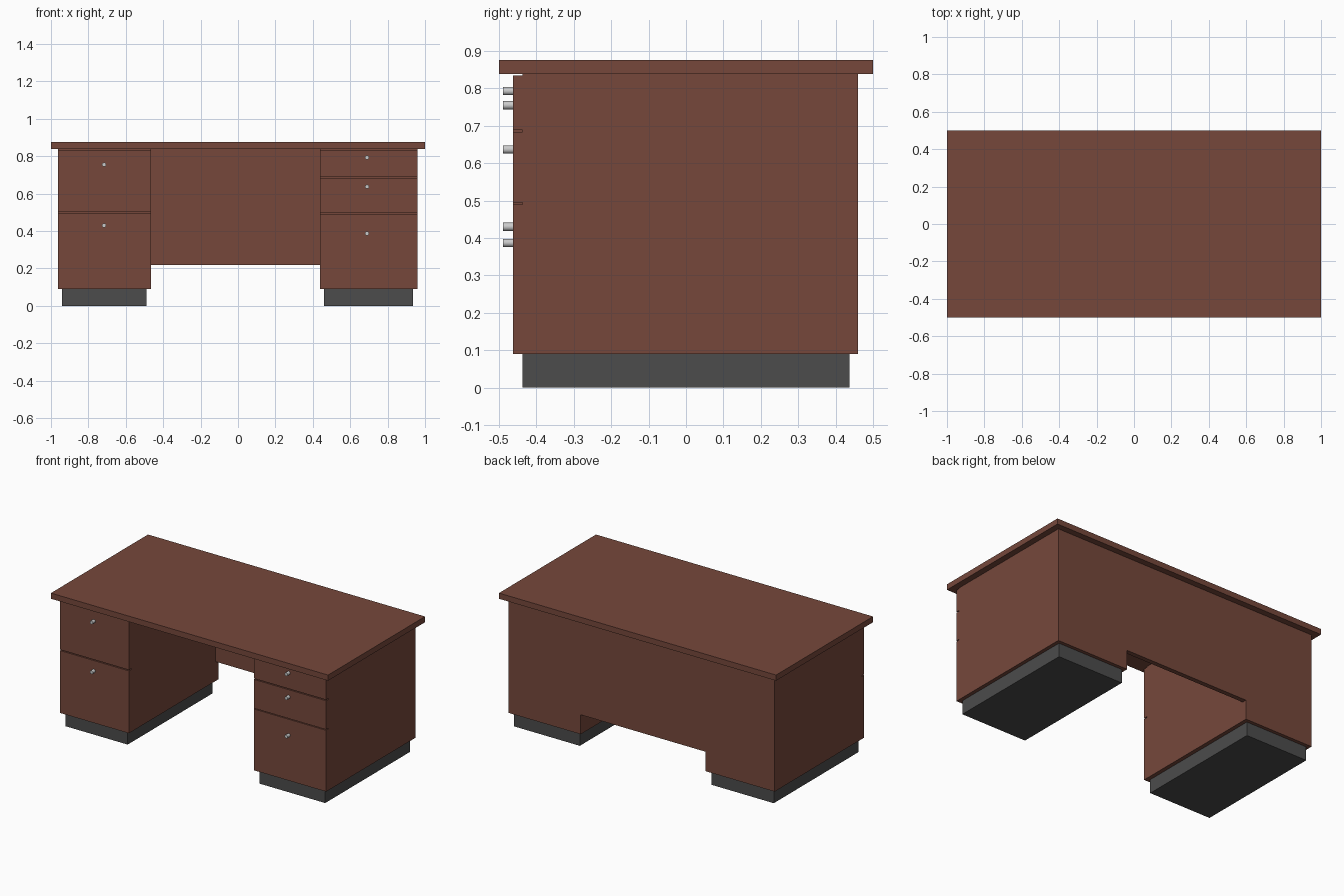
import bpy
import math

if "Cube" in bpy.data.objects:
    bpy.data.objects.remove(bpy.data.objects["Cube"])


def material(name, rgb):
    m = bpy.data.materials.new(name)
    m.diffuse_color = (*rgb, 1)
    m.use_nodes = True
    m.node_tree.nodes["Principled BSDF"].inputs["Base Color"].default_value = m.diffuse_color
    return m


WOOD = material("reddish brown wood", (0.180, 0.064, 0.044))
PLINTH = material("dark grey", (0.072, 0.072, 0.072))
METAL = material("light metal", (0.60, 0.60, 0.60))


def box(name, x, y, z, mat):
    """Box from (min, max) ranges on each axis."""
    bpy.ops.mesh.primitive_cube_add(size=1, location=[sum(r) / 2 for r in (x, y, z)])
    ob = bpy.context.object
    ob.name = name
    ob.scale = [r[1] - r[0] for r in (x, y, z)]
    bpy.ops.object.transform_apply(location=False, rotation=False, scale=True)
    ob.data.materials.append(mat)
    return ob


def knob(name, x, z):
    bpy.ops.mesh.primitive_cylinder_add(vertices=20, radius=0.011, depth=0.031,
                                        location=(x, -0.4735, z),
                                        rotation=(math.pi / 2, 0, 0))
    ob = bpy.context.object
    ob.name = name
    ob.data.materials.append(METAL)
    bpy.ops.object.shade_smooth_by_angle(angle=math.radians(40))


FRONT, FACE_BACK, BACK = -0.462, -0.4375, 0.46

# Table top
box("table_top", (-1, 1), (-0.5, 0.5), (0.839, 0.876), WOOD)

# Pedestals: side, x range, plinth x range, knob x, drawers (bottom, top, knob height)
pedestals = [
    ("left", (-0.962, -0.464), (-0.94, -0.49), -0.716,
     [(0.09, 0.497, 0.43), (0.503, 0.834, 0.755)]),
    ("right", (0.438, 0.96), (0.46, 0.936), 0.69,
     [(0.09, 0.490, 0.387), (0.495, 0.683, 0.637), (0.689, 0.834, 0.793)]),
]
for side, xr, plinth_x, knob_x, drawers in pedestals:
    box(side + "_pedestal", xr, (FACE_BACK, BACK), (0.09, 0.839), WOOD)
    box(side + "_plinth", plinth_x, (-0.4375, 0.4375), (0, 0.09), PLINTH)
    for i, (z0, z1, kz) in enumerate(drawers, 1):
        box(f"{side}_drawer_front_{i}", xr, (FRONT, FACE_BACK), (z0, z1), WOOD)
        knob(f"{side}_drawer_knob_{i}", knob_x, kz)

# Modesty panel between the pedestals, flush with the back
box("back_panel", (-0.464, 0.438), (0.43, BACK), (0.217, 0.839), WOOD)
